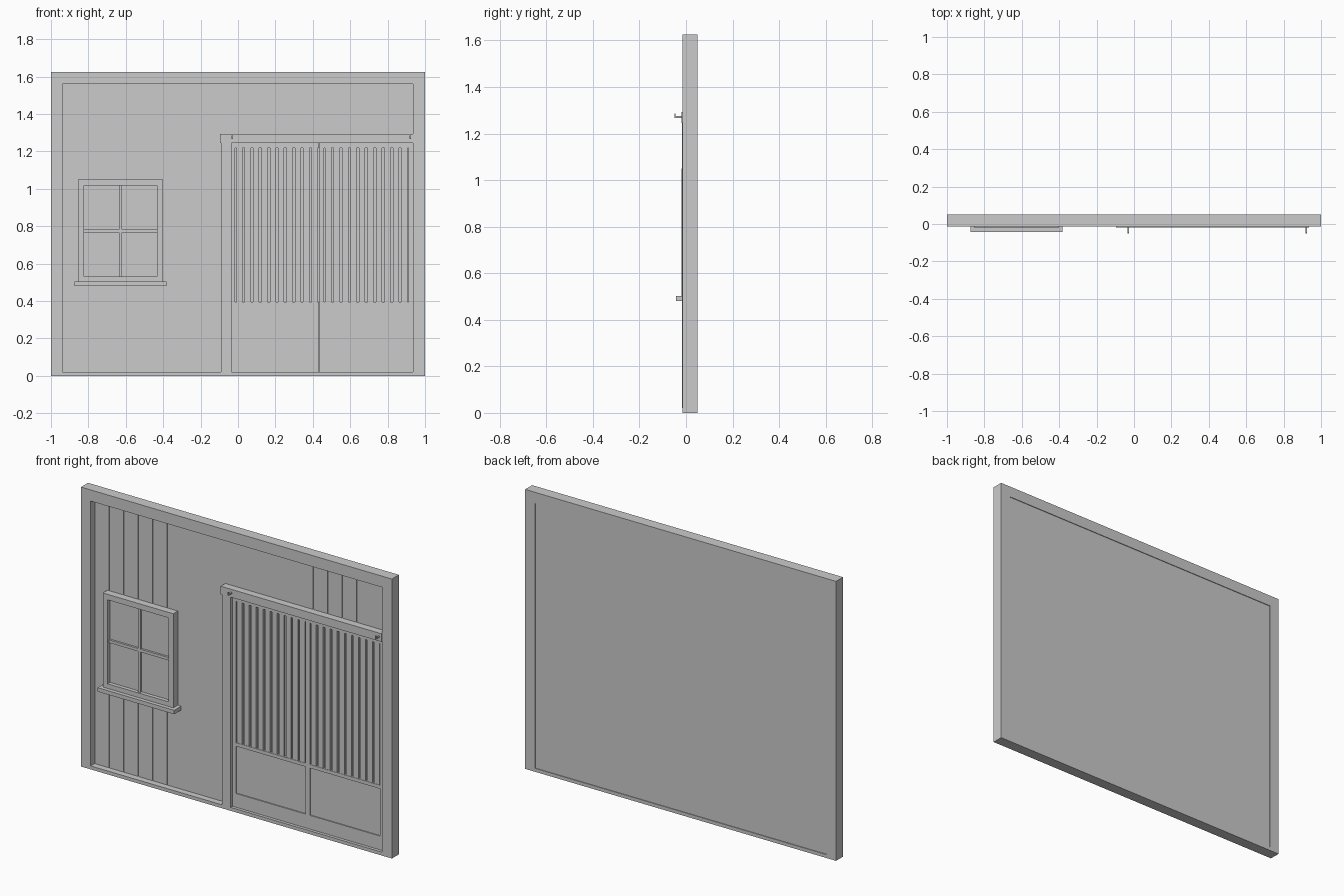
import bpy

cube = bpy.data.objects.get("Cube")
if cube:
    bpy.data.objects.remove(cube, do_unlink=True)

# Single plain grey
grey = bpy.data.materials.new("plain_grey")
grey.use_nodes = True
colour = (0.6, 0.6, 0.6, 1)
grey.diffuse_color = colour
grey.node_tree.nodes["Principled BSDF"].inputs["Base Color"].default_value = colour


def boxes(name, parts):
    """One object from boxes given as (x range, y range, z range)."""
    verts, faces = [], []
    for xs, ys, zs in parts:
        n = len(verts)
        verts += [(x, y, z) for x in xs for y in ys for z in zs]
        for f in ((0, 1, 3, 2), (4, 6, 7, 5), (0, 4, 5, 1),
                  (2, 3, 7, 6), (0, 2, 6, 4), (1, 5, 7, 3)):
            faces.append([n + i for i in f])
    mesh = bpy.data.meshes.new(name)
    mesh.from_pydata(verts, [], faces)
    mesh.materials.append(grey)
    ob = bpy.data.objects.new(name, mesh)
    bpy.context.collection.objects.link(ob)
    return ob


def ring(outer_x, outer_z, inner_x, inner_z, ys):
    """Four boxes making a rectangular frame."""
    (a, b), (c, d) = outer_x, inner_x
    return [((a, c), ys, outer_z), ((d, b), ys, outer_z),
            ((c, d), ys, (outer_z[0], inner_z[0])),
            ((c, d), ys, (inner_z[1], outer_z[1]))]


BACK, FRONT, FLOOR = 0.05, -0.0145, 0.022
LEFT, RIGHT, SILL, TOP = -0.938, 0.936, 0.02, 1.56

# Outer frame, slightly proud of the wall at the back
boxes("outer_frame", ring((-1, 1), (0, 1.625), (LEFT, RIGHT), (SILL, TOP), (FRONT, BACK)))

# Wall backing and boards, with narrow grooves where boards meet
boxes("wall_backing", [((LEFT, RIGHT), (FLOOR + 0.005, BACK - 0.004), (SILL, TOP))])
pitch = (RIGHT - LEFT) / 20
joints = [LEFT] + [LEFT + pitch * k for k in (1, 2, 3, 4, 5, 15, 16, 17, 18)] + [RIGHT]
boxes("wall_boards", [((a + 0.002, b - 0.002), (FLOOR, FLOOR + 0.006), (SILL, TOP))
                      for a, b in zip(joints, joints[1:])])

# Door post and header track
boxes("door_post", [((-0.09, -0.036), (-0.0165, FLOOR + 0.01), (SILL, 1.245))])
boxes("door_header", [((-0.097, RIGHT), (-0.02, FLOOR + 0.01), (1.245, 1.292))])

# Two door leaves, each with a slatted upper part and a sunk lower panel
DOOR = 0.003
for side, x0, x1 in (("right", -0.036, 0.434), ("left", 0.436, RIGHT)):
    inner = (-0.015, 0.432) if side == "right" else (0.46, 0.912)
    parts = ring((x0, x1), (SILL, 1.245), inner, (0.1, 1.218), (DOOR, FLOOR + 0.01))
    parts.append((inner, (DOOR, FLOOR + 0.01), (0.375, 0.395)))
    parts.append((inner, (DOOR + 0.006, FLOOR + 0.01), (0.1, 0.375)))
    parts.append((inner, (DOOR + 0.014, FLOOR + 0.01), (0.395, 1.218)))
    boxes(side + "_door_leaf", parts)
    step = (inner[1] - inner[0]) / 10
    boxes(side + "_door_slats",
          [((inner[0] + step * i + 0.006, inner[0] + step * (i + 1) - 0.006),
            (DOOR + 0.002, DOOR + 0.016), (0.395, 1.218)) for i in range(10)])

# Hooks on the header
for side, x in (("right", -0.03), ("left", 0.92)):
    xs = (x - 0.004, x + 0.004)
    boxes(side + "_hook", [(xs, (-0.05, -0.018), (1.267, 1.275)),
                           (xs, (-0.05, -0.045), (1.275, 1.286))])

# Window trim, pane, glazing bars and sill
wx, wz = (-0.824, -0.434), (0.53, 1.018)
boxes("window_trim", ring((-0.856, -0.402), (0.5, 1.05), wx, wz, (-0.02, FLOOR + 0.005)))
boxes("window_pane", [(wx, (0.002, FLOOR + 0.005), wz)])
boxes("window_bars", [((-0.637, -0.621), (-0.011, 0.004), wz),
                      (wx, (-0.01, 0.004), (0.765, 0.782))])
boxes("window_sill", [((-0.873, -0.381), (-0.042, FLOOR + 0.005), (0.48, 0.503))])
